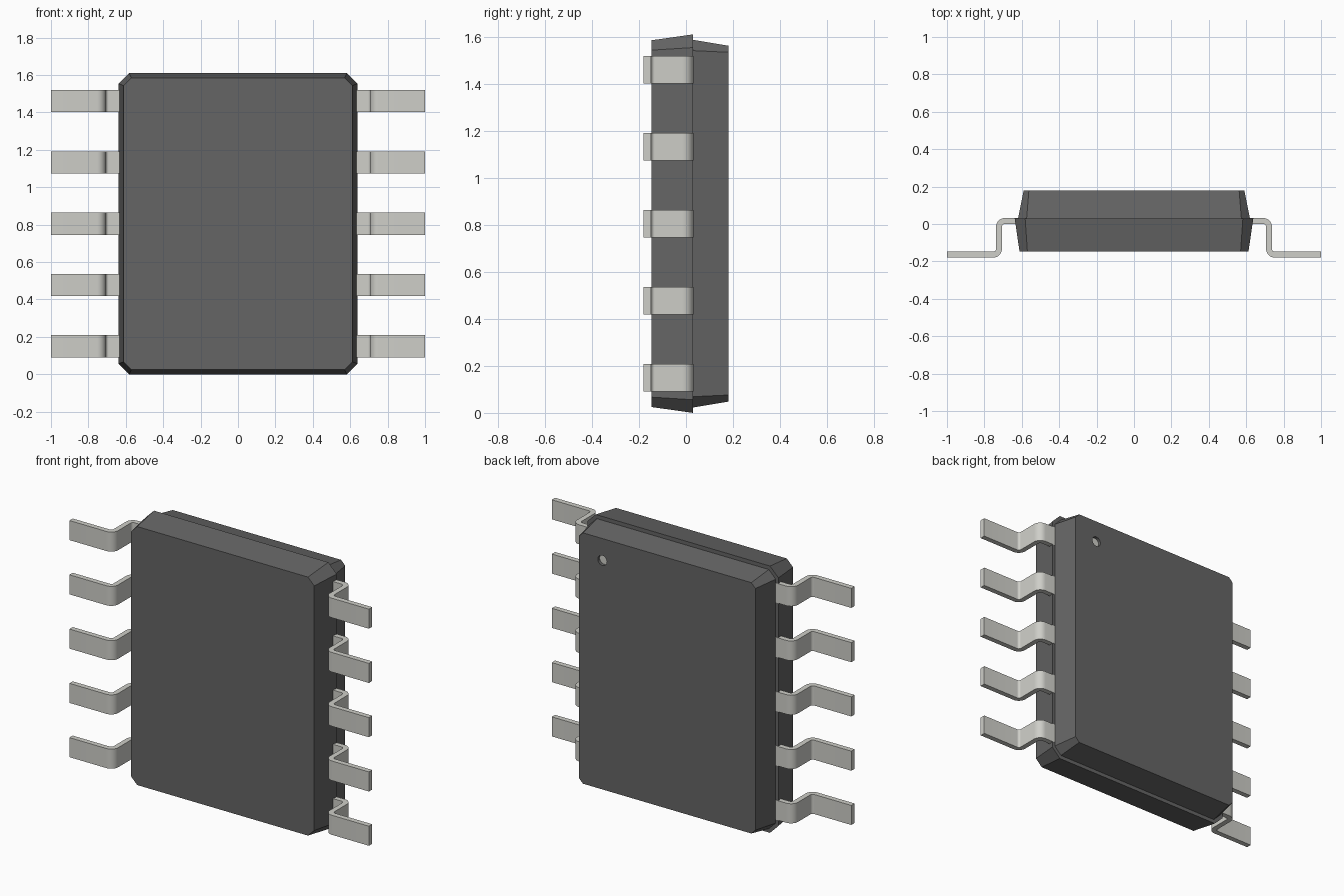
import bpy, bmesh, math
from mathutils import Matrix, Vector

if "Cube" in bpy.data.objects:
    bpy.data.objects.remove(bpy.data.objects["Cube"])

SEAM = 0.03
MID_Z = 0.805


def material(name, rgb):
    m = bpy.data.materials.new(name)
    m.diffuse_color = (*rgb, 1)
    m.use_nodes = True
    m.node_tree.nodes["Principled BSDF"].inputs["Base Color"].default_value = m.diffuse_color
    return m


dark = material("dark_resin", (0.13, 0.13, 0.13))
metal = material("tin_metal", (0.62, 0.62, 0.58))


def finish(bm, name, mat):
    bmesh.ops.recalc_face_normals(bm, faces=bm.faces)
    me = bpy.data.meshes.new(name)
    bm.to_mesh(me)
    bm.free()
    me.materials.append(mat)
    ob = bpy.data.objects.new(name, me)
    bpy.context.collection.objects.link(ob)
    return ob


def chamfered_ring(bm, y, hx, hz, c):
    pts = [(hx, hz - c), (hx - c, hz), (c - hx, hz), (-hx, hz - c),
           (-hx, c - hz), (c - hx, -hz), (hx - c, -hz), (hx, c - hz)]
    return [bm.verts.new((x, y, MID_Z + z)) for x, z in pts]


# Moulded case: two tapered halves with a small step at the seam
bm = bmesh.new()
rings = [chamfered_ring(bm, *r) for r in (
    (-0.147, 0.612, 0.78, 0.042), (SEAM, 0.638, 0.805, 0.056),
    (SEAM, 0.62, 0.782, 0.046), (0.18, 0.59, 0.757, 0.028))]
for a, b in zip(rings, rings[1:]):
    for i in range(8):
        j = (i + 1) % 8
        bm.faces.new((a[i], a[j], b[j], b[i]))
bm.faces.new(rings[0])
bm.faces.new(rings[-1])
case = finish(bm, "case", dark)


def disc_part(name, depth, y, radius, mat):
    bm = bmesh.new()
    bmesh.ops.create_cone(
        bm, cap_ends=True, segments=32, radius1=radius, radius2=radius, depth=depth,
        matrix=Matrix.Translation((0.433, y, 1.43)) @ Matrix.Rotation(math.pi / 2, 4, 'X'))
    return finish(bm, name, mat)


# Pin-one dimple in the back face, with a pale floor
cutter = disc_part("dimple_cutter", 0.06, 0.19, 0.03, dark)
cutter.hide_render = True
cutter.hide_viewport = True
cut = case.modifiers.new("dimple", 'BOOLEAN')
cut.object = cutter
cut.operation = 'DIFFERENCE'
cut.solver = 'EXACT'
disc_part("dimple_floor", 0.004, 0.161, 0.0295, metal)


def arc(cx, cy, r, a0, a1, n=8):
    return [Vector((cx + r * math.cos(math.radians(a0 + (a1 - a0) * i / n)),
                    cy + r * math.sin(math.radians(a0 + (a1 - a0) * i / n))))
            for i in range(n + 1)]


# Gull-wing lead outline: shoulder, bend down, bend out, foot
T, R = 0.0315, 0.031
RI, RO = R - T / 2, R + T / 2
SHOULDER, FOOT, LEG = 0.016, -0.164, 0.722
bend1 = (LEG - R, SHOULDER - R)
bend2 = (LEG + R, FOOT + R)
outline = ([Vector((0.58, SHOULDER + T / 2))] + arc(*bend1, RO, 90, 0)
           + arc(*bend2, RI, 180, 270)
           + [Vector((1, FOOT + T / 2)), Vector((1, FOOT - T / 2))]
           + arc(*bend2, RO, 270, 180) + arc(*bend1, RI, 0, 90)
           + [Vector((0.58, SHOULDER - T / 2))])


def lead(name, side, z, height=0.118):
    bm = bmesh.new()
    lo = [bm.verts.new((side * p.x, p.y, z - height / 2)) for p in outline]
    hi = [bm.verts.new((side * p.x, p.y, z + height / 2)) for p in outline]
    n = len(outline)
    for i in range(n):
        j = (i + 1) % n
        bm.faces.new((lo[i], lo[j], hi[j], hi[i]))
    # Quad strips close the concave edges
    for i in range(n // 2 - 1):
        for v in (lo, hi):
            bm.faces.new((v[i], v[i + 1], v[n - 2 - i], v[n - 1 - i]))
    ob = finish(bm, name, metal)
    bpy.ops.object.select_all(action='DESELECT')
    ob.select_set(True)
    bpy.context.view_layer.objects.active = ob
    bpy.ops.object.shade_smooth_by_angle(angle=math.radians(30))


# Five leads per side
for label, side in (("left", -1), ("right", 1)):
    for k in range(5):
        lead(f"lead_{label}_{k + 1}", side, MID_Z + (k - 2) * 0.3275)
